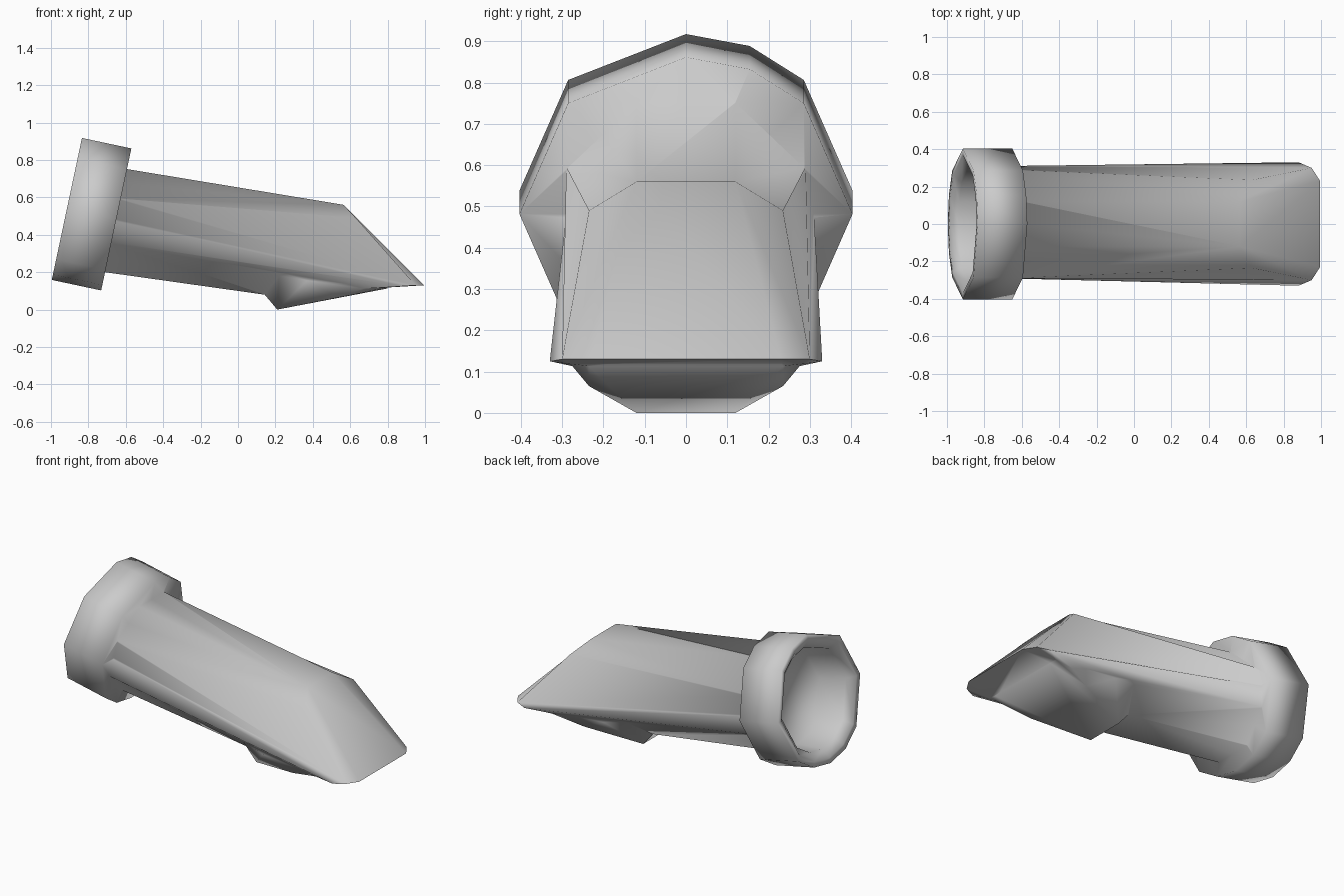
import bpy, bmesh
from math import cos, sin, radians
from mathutils import Vector, Matrix

cube = bpy.data.objects.get("Cube")
if cube:
    bpy.data.objects.remove(cube, do_unlink=True)

grey = bpy.data.materials.new("plain grey")
grey.use_nodes = True
grey.diffuse_color = (0.6, 0.6, 0.6, 1)
grey.node_tree.nodes["Principled BSDF"].inputs["Base Color"].default_value = (0.6, 0.6, 0.6, 1)


def finish(bm, name):
    bmesh.ops.recalc_face_normals(bm, faces=bm.faces)
    mesh = bpy.data.meshes.new(name)
    bm.to_mesh(mesh)
    bm.free()
    mesh.materials.append(grey)
    obj = bpy.data.objects.new(name, mesh)
    bpy.context.collection.objects.link(obj)
    return obj


def mirrored_hull(name, points):
    """Convex solid from points on one side, mirrored across y."""
    bm = bmesh.new()
    for x, y, z in points:
        for side in (-1, 1):
            bm.verts.new((x, y * side, z))
    bmesh.ops.convex_hull(bm, input=bm.verts)
    loose = [v for v in bm.verts if not v.link_faces]
    bmesh.ops.delete(bm, geom=loose, context='VERTS')
    return finish(bm, name)


def mirrored_shell(name, points, side_faces, bridges):
    """Solid from lettered points: faces on each side, strips across the middle."""
    bm = bmesh.new()
    near, far = ({k: bm.verts.new((x, y * s, z)) for k, (x, y, z) in points.items()}
                 for s in (-1, 1))
    for letters in side_faces:
        for verts in (near, far):
            bm.faces.new([verts[k] for k in letters])
    for a, b in bridges:
        bm.faces.new((near[a], near[b], far[b], far[a]))
    far["M"].co.y += 0.02  # the left flank bulges a little
    return finish(bm, name)


def faceted_loft(name, profile, angles, matrix):
    """Turned shape along local x from (offset, radius) pairs, 0 degrees at the top."""
    bm = bmesh.new()
    rings = []
    for offset, radius in profile:
        rings.append([bm.verts.new(matrix @ Vector(
            (offset, radius * 1.04 * sin(radians(a)), radius * cos(radians(a)))))
            for a in angles])
    count = len(angles)
    for a, b in zip(rings, rings[1:]):
        for k in range(count):
            n = (k + 1) % count
            bm.faces.new((a[k], a[n], b[n], b[k]))
    bm.faces.new(rings[0])
    bm.faces.new(rings[-1])
    return finish(bm, name)


def fuse(target, other):
    """Weld another solid onto the target and remove what lies inside."""
    mod = target.modifiers.new("fuse", 'BOOLEAN')
    mod.operation = 'UNION'
    mod.solver = 'EXACT'
    mod.object = other
    bpy.ops.object.select_all(action='DESELECT')
    target.select_set(True)
    bpy.context.view_layer.objects.active = target
    bpy.ops.object.modifier_apply(modifier=mod.name)
    bpy.data.objects.remove(other, do_unlink=True)


# Tilted collar with a hollow, chamfered mouth and slightly uneven facets
tilt = Matrix.Translation((-0.915, 0, 0.538)) @ Matrix.Rotation(radians(12), 4, 'Y')
facets = (0, 22.5, 45, 90, 135, 157.5, 180, 202.5, 225, 270, 315)
collar = faceted_loft("collar", [(0.27, 0.24), (0.27, 0.388), (0, 0.388), (0, 0.355),
                                 (0.04, 0.305), (0.21, 0.285)], facets, tilt)

# Eight-sided shaft with a slanted wedge end
shaft = mirrored_shell("shaft", {
    "A": (-0.63, 0.12, 0.757), "B": (-0.66, 0.29, 0.595), "M": (-0.685, 0.29, 0.48),
    "L": (-0.71, 0.29, 0.365), "K": (-0.74, 0.12, 0.204),
    "D": (0.565, 0.12, 0.56), "C": (0.63, 0.235, 0.49),
    "S": (0.995, 0.23, 0.13), "T": (0.95, 0.30, 0.13), "W": (0.88, 0.33, 0.125),
    "U": (0.80, 0.28, 0.118), "N": (0.14, 0.12, 0.08)},
    ("ABD", "BCD", "BTC", "DCT", "DTS", "BMT", "MWT", "MLW", "LKN", "LNW", "NUW", "UST", "UTW"),
    ("AD", "DS", "SU", "UN", "NK", "AB", "BM", "ML", "LK"))

# Shallow keel under the shaft, its flanks running up to the shaft sides
keel = mirrored_hull("keel", [
    (0.14, 0.12, 0.083), (0.21, 0.12, 0.0), (0.54, 0.235, 0.065), (0.80, 0.235, 0.113),
    (0.80, 0.28, 0.119), (0.37, 0.285, 0.155), (0.22, 0.275, 0.20), (0.16, 0.12, 0.15),
    (0.80, 0.20, 0.16)])

# One continuous skin with soft shading
fuse(shaft, keel)
fuse(shaft, collar)
shaft.name = "collared_shaft"
bpy.ops.object.shade_smooth_by_angle(angle=radians(95))
